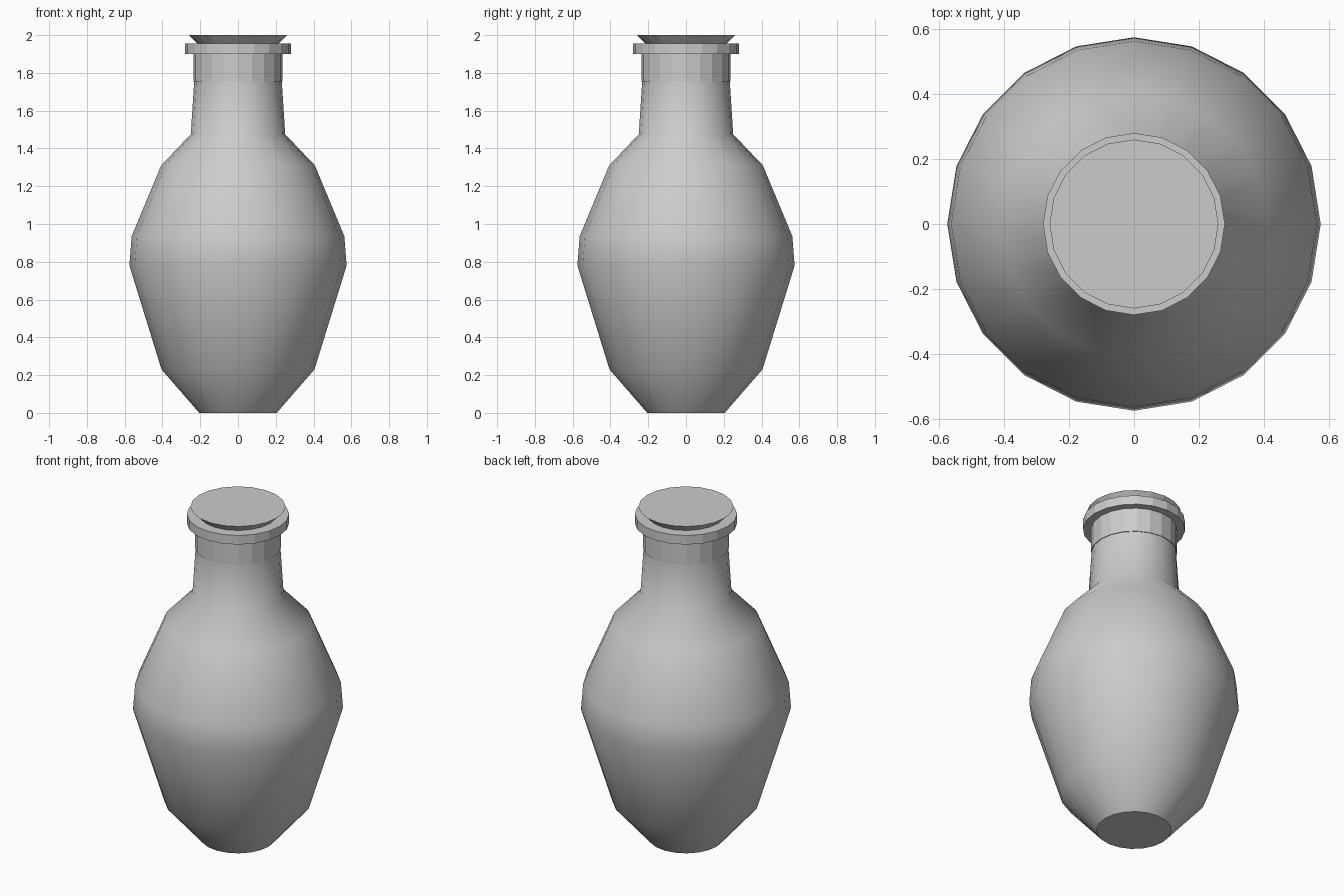
import bpy, bmesh
from math import cos, sin, pi, radians

if "Cube" in bpy.data.objects:
    bpy.data.objects.remove(bpy.data.objects["Cube"])

SIDES = 20


def lathe(name, profile, cap_bottom=False, cap_top=False, smooth=False):
    """Spin a (radius, height) profile around z into a 20-sided part."""
    bm = bmesh.new()
    rings = [[bm.verts.new((r * cos(2 * pi * i / SIDES), r * sin(2 * pi * i / SIDES), z))
              for i in range(SIDES)] for r, z in profile]
    for low, high in zip(rings, rings[1:]):
        for i in range(SIDES):
            j = (i + 1) % SIDES
            bm.faces.new((low[i], low[j], high[j], high[i]))
    if cap_bottom:
        bm.faces.new(rings[0][::-1])
    if cap_top:
        bm.faces.new(rings[-1])
    for f in bm.faces:
        f.smooth = smooth and len(f.verts) == 4
    mesh = bpy.data.meshes.new(name)
    bm.to_mesh(mesh)
    bm.free()
    ob = bpy.data.objects.new(name, mesh)
    bpy.context.collection.objects.link(ob)
    if smooth:
        # keep the foot rim crisp
        bpy.context.view_layer.objects.active = ob
        ob.select_set(True)
        bpy.ops.object.shade_smooth_by_angle(angle=radians(45))
        ob.select_set(False)
    return ob


# Rounded bottle body rising into the tapered neck
lathe("bottle_body", [(0.205, 0), (0.405, 0.23), (0.575, 0.78), (0.563, 0.935),
                      (0.407, 1.31), (0.25, 1.475), (0.232, 1.755)],
      cap_bottom=True, smooth=True)

# Faceted upper neck
lathe("upper_neck", [(0.232, 1.755), (0.236, 1.755), (0.236, 1.90)])

# Collar ring around the mouth
lathe("collar", [(0.236, 1.90), (0.28, 1.90), (0.28, 1.955), (0.215, 1.955)])

# Flared stopper sitting in the collar
lathe("stopper", [(0.215, 1.955), (0.26, 2.0)], cap_top=True)
